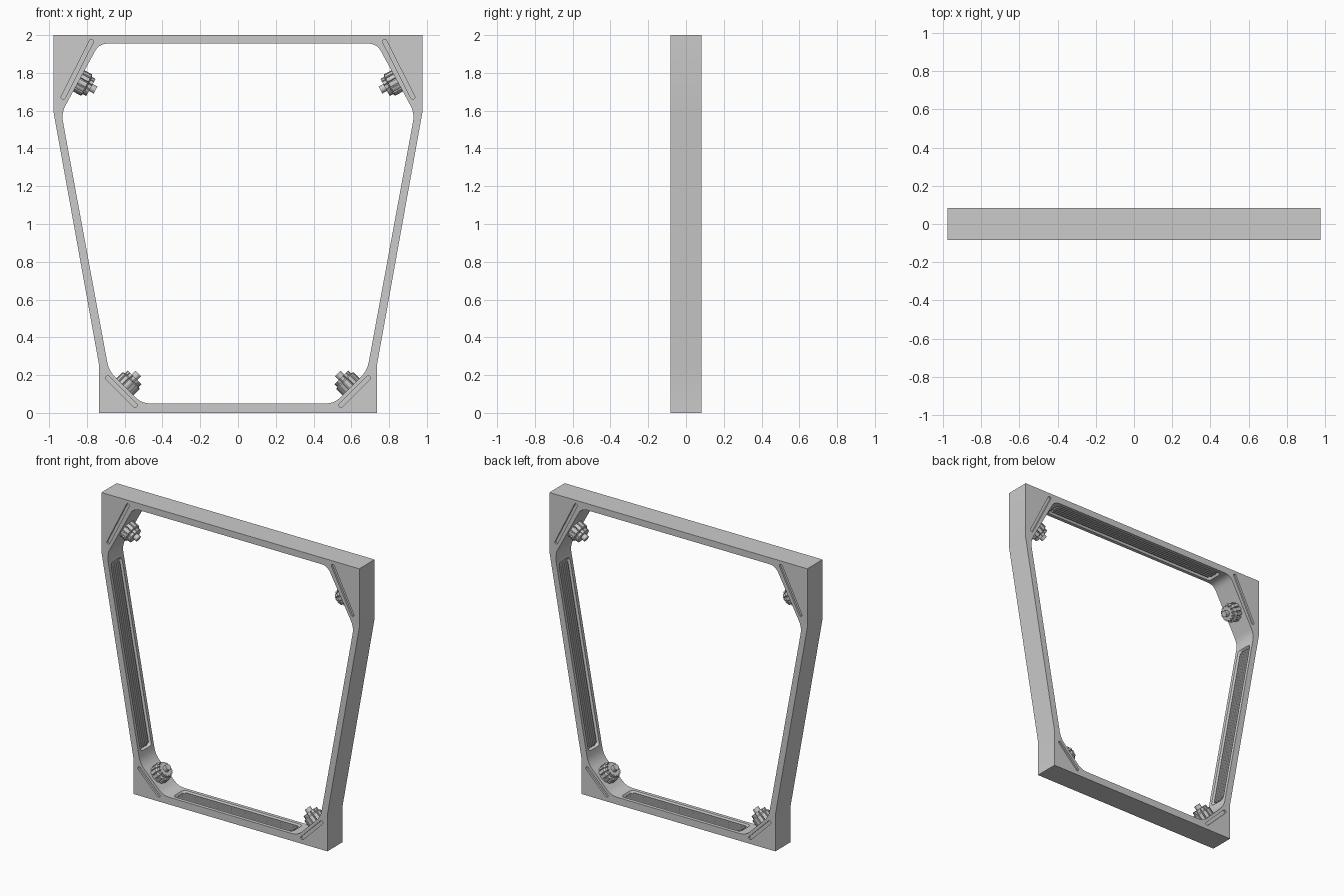
import bpy, bmesh, math
from mathutils import Vector, Matrix

if "Cube" in bpy.data.objects:
    bpy.data.objects.remove(bpy.data.objects["Cube"])

D = 0.083  # half depth of the frame


def basis(o, x, y, z):
    m = Matrix((x, y, z)).transposed().to_4x4()
    m.translation = o
    return m


def P(x, z):
    return Vector((x, 0, z))


def fillet(pts, t, n=5):
    """Round each corner, starting t away from it."""
    out = []
    for i, p in enumerate(pts):
        p = Vector(p)
        a = p + (Vector(pts[i - 1]) - p).normalized() * t
        b = p + (Vector(pts[(i + 1) % len(pts)]) - p).normalized() * t
        for k in range(n + 1):
            s = k / n
            out.append(a * (1 - s) ** 2 + p * 2 * s * (1 - s) + b * s * s)
    return out


def prism(name, pts, m, h0, h1, pts1=None):
    bm = bmesh.new()
    lo = [bm.verts.new(m @ Vector((p[0], p[1], h0))) for p in pts]
    hi = [bm.verts.new(m @ Vector((p[0], p[1], h1))) for p in (pts1 or pts)]
    bm.faces.new(lo)
    bm.faces.new(hi)
    for i in range(len(lo)):
        bm.faces.new((lo[i - 1], lo[i], hi[i], hi[i - 1]))
    bmesh.ops.recalc_face_normals(bm, faces=bm.faces)
    me = bpy.data.meshes.new(name)
    bm.to_mesh(me)
    bm.free()
    ob = bpy.data.objects.new(name, me)
    bpy.context.collection.objects.link(ob)
    return ob


def activate(ob):
    bpy.ops.object.select_all(action='DESELECT')
    ob.select_set(True)
    bpy.context.view_layer.objects.active = ob


def cut(ob, cutter):
    cutter.hide_render = True
    activate(ob)
    mod = ob.modifiers.new("cut", 'BOOLEAN')
    mod.operation, mod.solver, mod.object = 'DIFFERENCE', 'EXACT', cutter
    bpy.ops.object.modifier_apply(modifier=mod.name)
    bpy.data.objects.remove(cutter)


def mirrored(half):
    return half + [(-x, z) for x, z in reversed(half)]


def rect(a, b):
    return [(-a, -b), (a, -b), (a, b), (-a, b)]


FRONT = basis(Vector(), Vector((1, 0, 0)), Vector((0, 0, 1)), Vector((0, -1, 0)))

# Frame body with rounded opening
outer = [(-0.977, 2), (-0.977, 1.595), (-0.735, 0.25), (-0.735, 0)]
inner = [(-0.735, 1.955), (-0.935, 1.587), (-0.684, 0.224), (-0.51, 0.05)]
frame = prism("door_frame", mirrored(outer), FRONT, -D, D)
cut(frame, prism("opening_cutter", fillet(mirrored(inner), 0.045), FRONT, -0.2, 0.2))

# Narrow grooves on the corner blocks, front and back
for sx in (-1, 1):
    for a, b in (((0.772, 1.975), (0.93, 1.662)), ((0.698, 0.193), (0.537, 0.033))):
        a, b = Vector((a[0] * sx, a[1])), Vector((b[0] * sx, b[1]))
        c, d = (a + b) / 2, b - a
        ang = math.atan2(d.y, d.x)
        slot = [Matrix.Rotation(ang, 2) @ p + c
                for p in fillet(rect(d.length / 2, 0.011), 0.010, 3)]
        for h in (-D, D):
            cut(frame, prism("groove_cutter", slot, FRONT, h - 0.013, h + 0.013))


# Recessed ribbed panels on the inner walls
def panel(name, a, b, half, n_ref):
    u = (b - a).normalized()
    n = Vector((u.z, 0, -u.x))
    if n.dot(n_ref) < 0:
        n = -n
    v = n.cross(u)
    o = (a + b) / 2
    m = basis(o, u, v, n)
    deep = fillet(rect(half - 0.008, 0.050), 0.022, 4)
    wide = fillet(rect(half + 0.004, 0.062), 0.026, 4)
    cut(frame, prism("panel_cutter", deep, m, -0.018, 0.006, wide))
    m = basis(o, v, n, u)
    for i in range(5):
        c = (i - 2) * 0.018
        prof = [(c - 0.007, -0.022), (c - 0.007, -0.009), (c - 0.004, -0.005),
                (c + 0.004, -0.005), (c + 0.007, -0.009), (c + 0.007, -0.022)]
        L = half - (0.026 if abs(i - 2) == 2 else 0.016)
        prism(f"{name}_rib", prof, m, -L, L)


panel("top", P(-1, 1.955), P(1, 1.955), 0.68, P(0, -1))
panel("bottom", P(-1, 0.05), P(1, 0.05), 0.45, P(0, 1))
for s in (-1, 1):
    panel("side", P(0.935 * s, 1.587), P(0.684 * s, 0.224), 0.625, P(-s, 0))


# Locking knobs on the four corner chamfers
def gear(r, teeth=12):
    pts = []
    for i in range(teeth):
        for f, k in ((-0.36, 1), (0, 1.03), (0.36, 1), (0.42, 0.84), (0.58, 0.84)):
            t = 2 * math.pi * (i + f) / teeth
            pts.append((r * k * math.cos(t), r * k * math.sin(t)))
    return pts


def circle(r, n=20):
    return [(r * math.cos(2 * math.pi * i / n), r * math.sin(2 * math.pi * i / n)) for i in range(n)]


for s in (-1, 1):
    for o, n in ((P(0.842, 1.757), P(-0.879, -0.477)), (P(0.598, 0.138), P(-0.707, 0.707))):
        n = P(n.x * s, n.z).normalized()
        y = Vector((0, 1, 0))
        m = basis(P(o.x * s, o.z), y, n.cross(y), n)
        prism("knob_base", gear(0.062), m, -0.02, 0.045)
        prism("knob_step", gear(0.062), m, 0.045, 0.052, gear(0.050))
        prism("knob_cap", gear(0.050), m, 0.052, 0.072)
        prism("knob_stem", circle(0.021), m, 0.06, 0.1)

# Smooth the rounded surfaces, keep edges sharp
for ob in list(bpy.context.scene.objects):
    activate(ob)
    bpy.ops.object.shade_smooth_by_angle(angle=math.radians(30))
